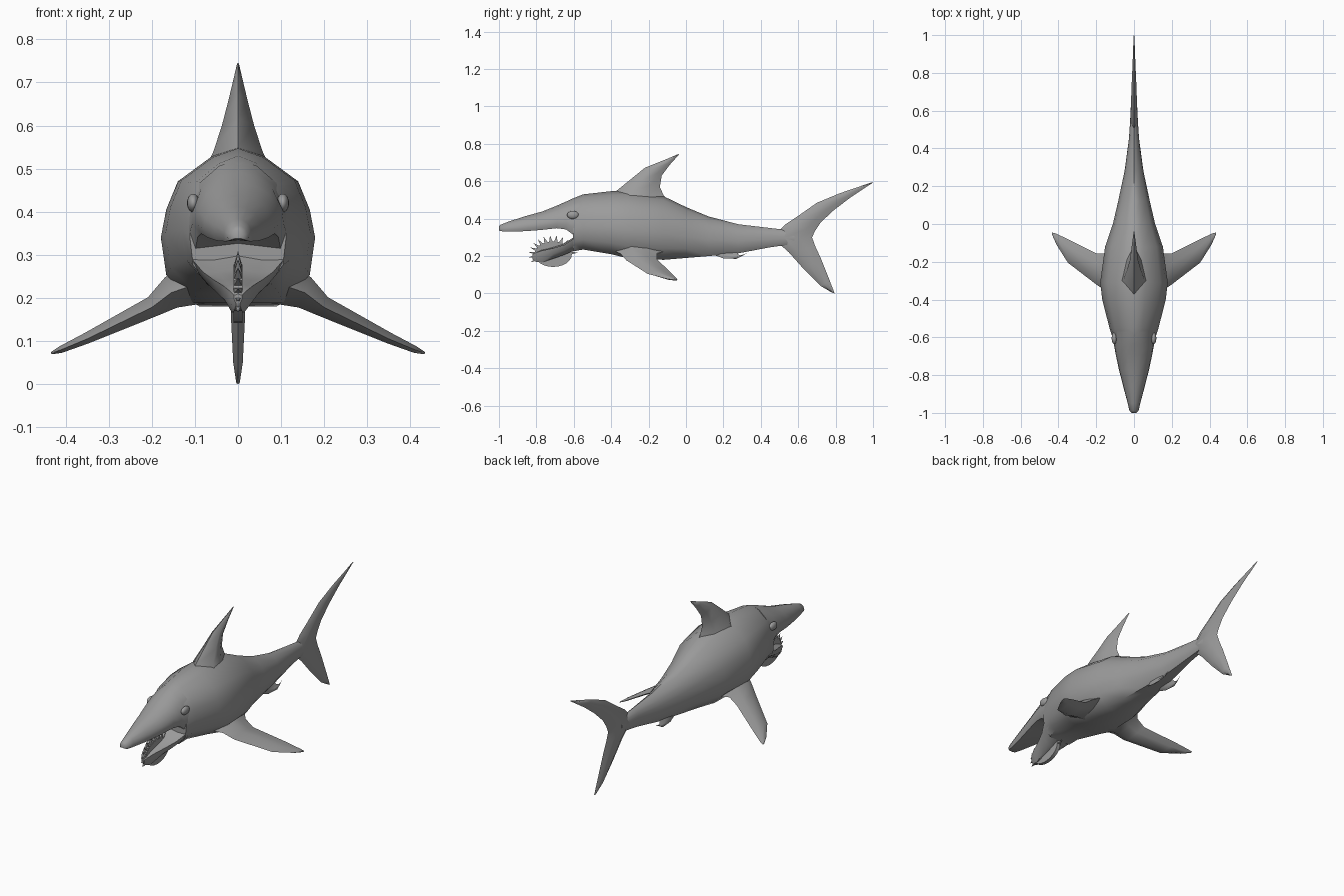
import bpy, bmesh, math
from mathutils import Vector

cube = bpy.data.objects.get("Cube")
if cube:
    bpy.data.objects.remove(cube, do_unlink=True)

grey = bpy.data.materials.new("shark grey")
grey.use_nodes = True
GREY = (0.33, 0.33, 0.33, 1)
grey.diffuse_color = GREY
grey.node_tree.nodes["Principled BSDF"].inputs["Base Color"].default_value = GREY


def finish(name, bm, angle=50):
    bmesh.ops.recalc_face_normals(bm, faces=bm.faces)
    mesh = bpy.data.meshes.new(name)
    bm.to_mesh(mesh)
    bm.free()
    mesh.materials.append(grey)
    obj = bpy.data.objects.new(name, mesh)
    bpy.context.collection.objects.link(obj)
    bpy.ops.object.select_all(action="DESELECT")
    obj.select_set(True)
    bpy.context.view_layer.objects.active = obj
    bpy.ops.object.shade_smooth_by_angle(angle=math.radians(angle))
    return obj


def loft(name, rings, angle=50):
    """Skin a row of closed rings and cap both ends."""
    bm = bmesh.new()
    rows = [[bm.verts.new(p) for p in ring] for ring in rings]
    n = len(rows[0])
    for a, b in zip(rows, rows[1:]):
        for i in range(n):
            j = (i + 1) % n
            bm.faces.new((a[i], a[j], b[j], b[i]))
    bm.faces.new(rows[0])
    bm.faces.new(rows[-1])
    return finish(name, bm, angle)


def hull(name, half, stations):
    """Loft a mirrored half section through (y, top, bottom, half width)."""
    section = half + [(-x, h) for x, h in reversed(half[1:-1])]
    loft(name, [[(x * w, y, bot + h * (top - bot)) for x, h in section]
                for y, top, bot, w in stations])


def fin(name, normal, rows, side=1):
    """Loft a lens section through (leading point, trailing point, thickness)."""
    normal = Vector(normal).normalized()
    rings = []
    for lead, trail, t in rows:
        a, b = Vector(lead), Vector(trail)
        fat, thin = a.lerp(b, 0.3), a.lerp(b, 0.7)
        ring = [a, fat + normal * t, thin + normal * t * 0.6,
                b, thin - normal * t * 0.6, fat - normal * t]
        rings.append([(p.x * side, p.y, p.z) for p in ring])
    loft(name, rings, 65)


def upright(rows):
    return [((0, a, b), (0, c, d), t) for a, b, c, d, t in rows]


# Trunk, from the throat wall to the tail root
hull("body",
     [(0, 1), (.34, .94), (.78, .78), (.93, .6), (1, .42), (.93, .18), (.58, 0), (0, 0)],
     [(-.605, .508, .225, .112), (-.55, .53, .235, .13), (-.4, .547, .21, .168),
      (-.31, .55, .188, .179), (-.12, .52, .18, .153), (0, .462, .19, .112),
      (.12, .412, .2, .084), (.28, .37, .215, .05), (.45, .35, .247, .027),
      (.58, .335, .265, .018)])

# Upper head with a flat palate
hull("snout",
     [(0, 1), (.36, .94), (.74, .76), (.95, .45), (1, .2), (.88, 0), (0, .06)],
     [(-1, .358, .337, .012), (-.99, .368, .333, .024), (-.95, .384, .331, .033),
      (-.86, .413, .333, .057), (-.77, .438, .34, .08), (-.69, .47, .349, .097),
      (-.64, .492, .342, .106), (-.605, .508, .315, .112), (-.57, .52, .3, .12)])

# Lower jaw, narrowing to a keel
hull("lower_jaw",
     [(0, 1), (.55, .86), (1, .88), (.85, .4), (.4, 0), (0, 0)],
     [(-.57, .315, .232, .116), (-.61, .295, .225, .104), (-.65, .268, .207, .082),
      (-.71, .25, .186, .057), (-.77, .238, .166, .036), (-.805, .225, .17, .022),
      (-.822, .21, .185, .01)])

# Saw-like tooth whorl standing in the middle of the jaw
CY, CZ, RY, RZ = -.71, .21, .1, .068


def arc(angle, grow=0.0):
    return CY + (RY + grow) * math.cos(angle), CZ + (RZ + grow) * math.sin(angle)


outline = [arc(math.radians(d)) for d in range(0, 360, 15)]
loft("tooth_whorl", [[(x, y, z) for y, z in outline] for x in (-.01, .01)])

bm = bmesh.new()
TEETH = 14
for i in range(TEETH):
    mid = math.radians(5 + 200 * i / (TEETH - 1))
    base = [(x, *arc(mid + s * .11, -.004)) for x, s in ((-.01, -1), (.01, -1), (.01, 1), (-.01, 1))]
    base = [bm.verts.new(p) for p in base]
    tip = bm.verts.new((0, *arc(mid, .033)))
    bm.faces.new(base)
    for k in range(4):
        bm.faces.new((base[k], base[(k + 1) % 4], tip))
finish("whorl_teeth", bm, 20)

# Upright fins
fin("dorsal_fin", (1, 0, 0), upright([
    (-.42, .5, -.06, .46, .08), (-.37, .55, -.12, .525, .056), (-.29, .615, -.14, .57, .037),
    (-.22, .672, -.13, .63, .022), (-.12, .712, -.085, .69, .011), (-.042, .745, -.037, .743, .002)]))

fin("tail_fin", (1, 0, 0), upright([
    (.782, .004, .795, 0, .004), (.72, .04, .768, .07, .011), (.63, .13, .72, .19, .016),
    (.55, .22, .69, .255, .018), (.46, .3, .674, .3, .022), (.535, .372, .69, .335, .018),
    (.6, .415, .72, .38, .016), (.7, .485, .79, .445, .013), (.82, .535, .875, .51, .008),
    (.995, .595, 1, .593, .002)]))

# Paired fins and eyes
for label, side in (("left", 1), ("right", -1)):
    fin(label + "_pectoral_fin", (.4, 0, 1), [
        ((.09, -.4, .235), (.09, -.08, .235), .05),
        ((.155, -.35, .212), (.155, -.155, .215), .038),
        ((.2, -.32, .178), (.2, -.155, .182), .024),
        ((.35, -.205, .105), (.35, -.08, .112), .013),
        ((.41, -.11, .08), (.415, -.05, .08), .008),
        ((.432, -.06, .072), (.434, -.045, .072), .003)], side)
    fin(label + "_pelvic_fin", (1, 0, .5), [
        ((.025, .11, .235), (.025, .26, .24), .014),
        ((.038, .15, .205), (.036, .28, .208), .01),
        ((.046, .2, .188), (.04, .3, .2), .006),
        ((.048, .27, .185), (.04, .33, .22), .002)], side)
    bm = bmesh.new()
    bmesh.ops.create_uvsphere(bm, u_segments=16, v_segments=10, radius=.024)
    eye = finish(label + "_eye", bm)
    eye.location = (side * .104, -.605, .42)
    eye.scale = (.6, 1.3, .9)
